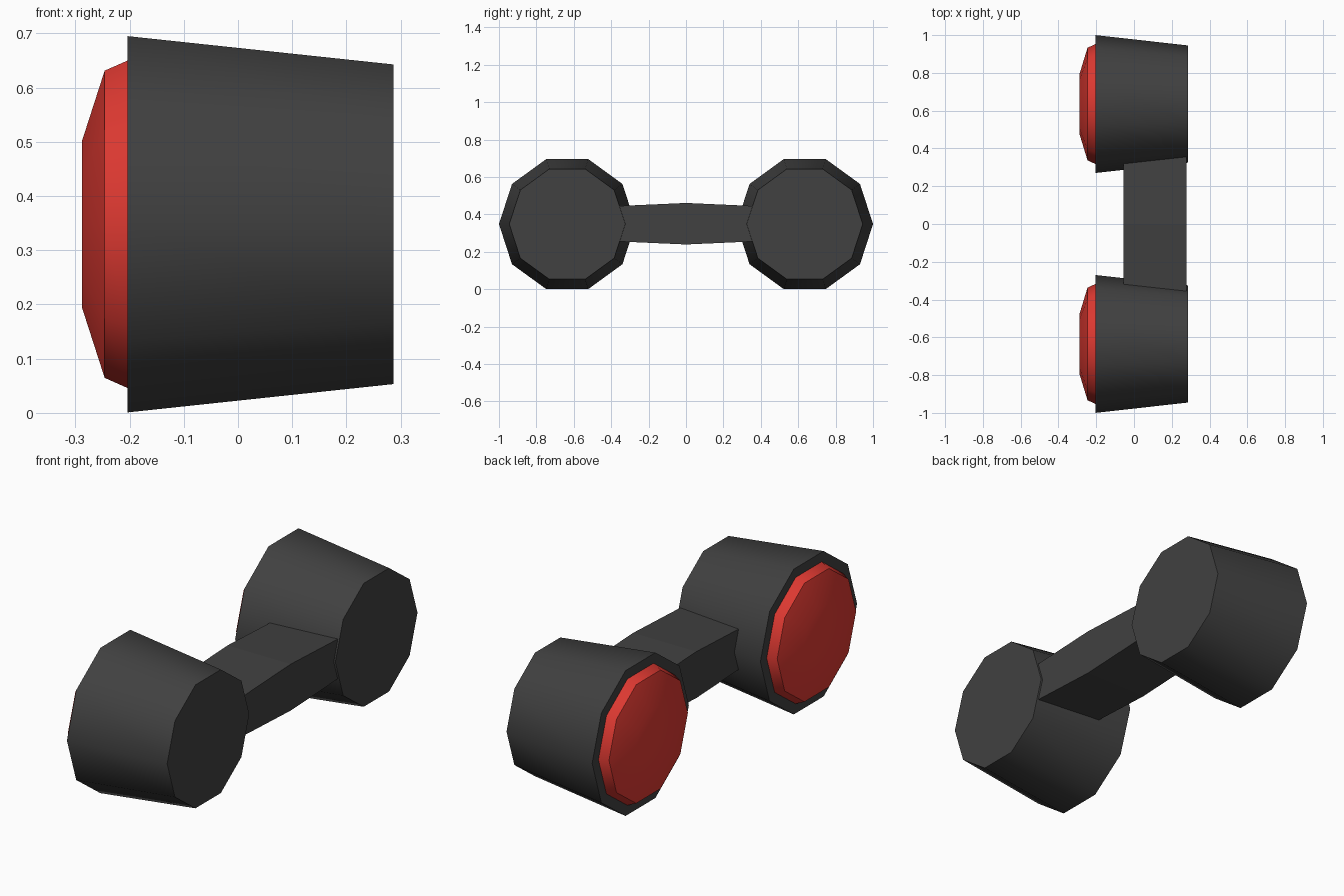
import bpy, bmesh, math

if "Cube" in bpy.data.objects:
    bpy.data.objects.remove(bpy.data.objects["Cube"])

SIDES = 10
CZ, CY = 0.348, 0.635      # cup centre height and distance from the middle


def material(name, rgb):
    m = bpy.data.materials.new(name)
    m.diffuse_color = (*rgb, 1)
    m.use_nodes = True
    m.node_tree.nodes["Principled BSDF"].inputs["Base Color"].default_value = m.diffuse_color
    return m


charcoal = material("charcoal", (0.052, 0.052, 0.052))
red = material("red", (0.75, 0.042, 0.032))


def add_object(name, bm, mat):
    bmesh.ops.recalc_face_normals(bm, faces=bm.faces)
    me = bpy.data.meshes.new(name)
    bm.to_mesh(me)
    bm.free()
    me.materials.append(mat)
    ob = bpy.data.objects.new(name, me)
    bpy.context.collection.objects.link(ob)
    return ob


def loft_x(name, profile, cy, mat):
    """Closed ten-sided solid along x from (x, radius) pairs, smooth around."""
    bm = bmesh.new()
    rings = []
    for x, r in profile:
        rings.append([bm.verts.new((x, cy + r * math.cos(2 * math.pi * i / SIDES),
                                    CZ + r * math.sin(2 * math.pi * i / SIDES)))
                      for i in range(SIDES)])
    for a, b in zip(rings, rings[1:]):
        for i in range(SIDES):
            j = (i + 1) % SIDES
            bm.faces.new((a[i], a[j], b[j], b[i]))
    bm.faces.new(rings[0])
    bm.faces.new(rings[-1])
    ob = add_object(name, bm, mat)
    bpy.ops.object.select_all(action='DESELECT')
    ob.select_set(True)
    bpy.context.view_layer.objects.active = ob
    bpy.ops.object.shade_smooth_by_angle(angle=math.radians(40))


# Tapered cups with domed red pads, one at each end
for side, s in (("front", -1), ("back", 1)):
    loft_x(side + "_cup", [(-0.204, 0.365), (0.287, 0.31)], s * CY, charcoal)
    loft_x(side + "_pad", [(-0.288, 0.161), (-0.246, 0.298), (-0.203, 0.318)],
           s * CY, red)

# Handle, thickest in the middle and running into both cups
bm = bmesh.new()
sections = []
for y, h in ((-0.40, 0.093), (0, 0.111), (0.40, 0.093)):
    sections.append([bm.verts.new((x, y, 0.35 + z)) for x, z in
                     ((-0.055, -h), (0.279, -h), (0.279, h), (-0.055, h))])
for a, b in zip(sections, sections[1:]):
    for i in range(4):
        j = (i + 1) % 4
        bm.faces.new((a[i], a[j], b[j], b[i]))
bm.faces.new(sections[0])
bm.faces.new(sections[-1])
add_object("handle", bm, charcoal)
